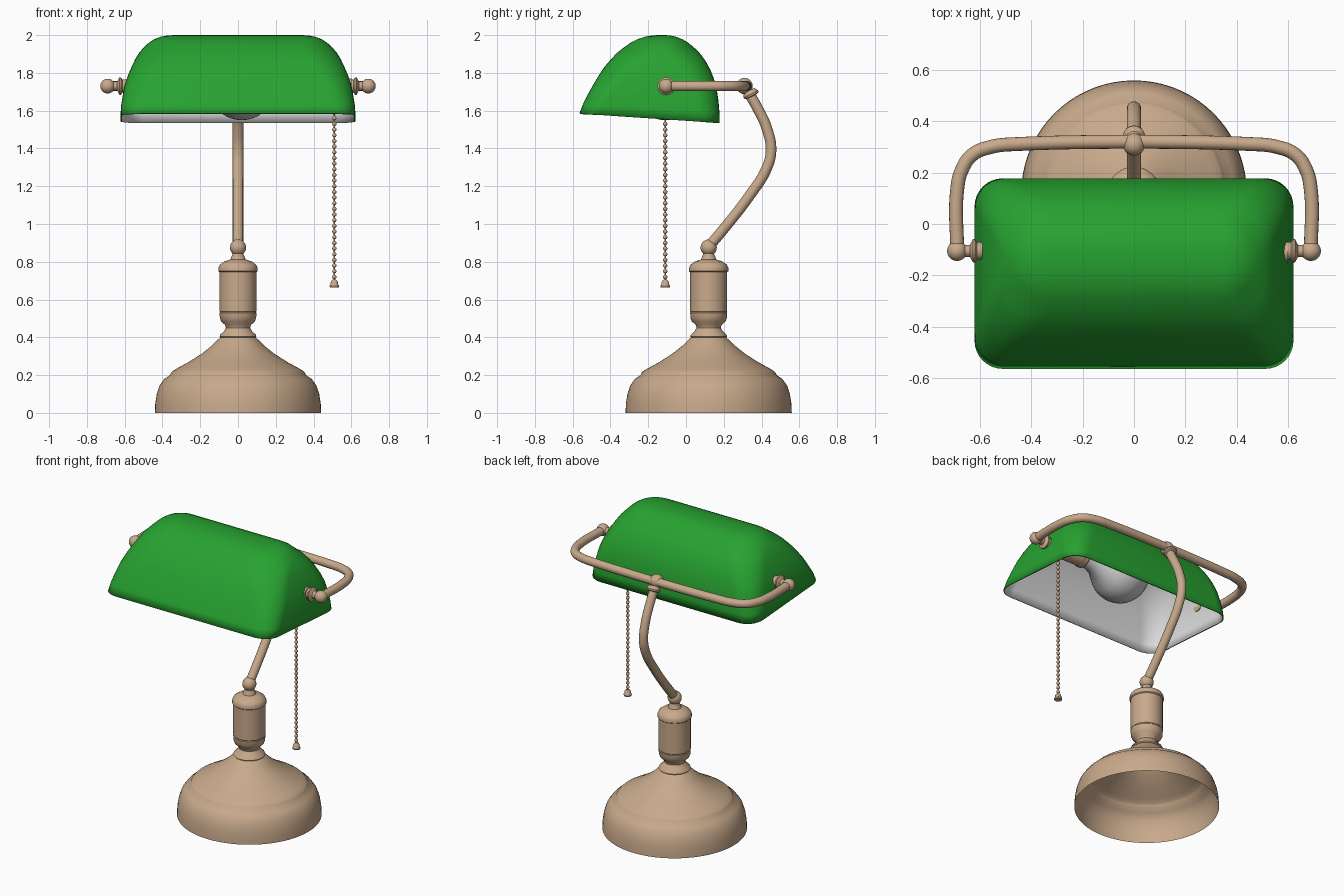
import bpy, bmesh, math
from mathutils import Matrix, Vector

cube = bpy.data.objects.get("Cube")
if cube:
    bpy.data.objects.remove(cube)


def material(name, rgb):
    m = bpy.data.materials.new(name)
    m.use_nodes = True
    m.diffuse_color = (*rgb, 1)
    m.node_tree.nodes["Principled BSDF"].inputs["Base Color"].default_value = (*rgb, 1)
    return m


BRASS = material("warm brass", (0.58, 0.40, 0.26))
GREEN = material("shade green", (0.02, 0.36, 0.03))
WHITE = material("inner white", (0.8, 0.8, 0.8))
GLASS = material("bulb glass", (0.6, 0.6, 0.6))


def finish(name, bm, *mats, angle=35):
    mesh = bpy.data.meshes.new(name)
    bm.to_mesh(mesh)
    bm.free()
    for m in mats:
        mesh.materials.append(m)
    mesh.shade_smooth()
    mesh.set_sharp_from_angle(angle=math.radians(angle))
    ob = bpy.data.objects.new(name, mesh)
    bpy.context.collection.objects.link(ob)
    return ob


def lathe(name, profile, origin, axis=(0, 0, 1), mat=BRASS, steps=48):
    """Revolve (radius, distance) pairs about an axis through origin."""
    bm = bmesh.new()
    verts = [bm.verts.new((r, 0, h)) for r, h in profile]
    edges = [bm.edges.new(p) for p in zip(verts, verts[1:])]
    bmesh.ops.spin(bm, geom=verts + edges, cent=(0, 0, 0), axis=(0, 0, 1),
                   angle=math.tau, steps=steps, use_duplicate=False)
    bmesh.ops.remove_doubles(bm, verts=bm.verts, dist=0.0002)
    bmesh.ops.recalc_face_normals(bm, faces=bm.faces)
    turn = Vector((0, 0, 1)).rotation_difference(Vector(axis)).to_matrix().to_4x4()
    bm.transform(Matrix.Translation(origin) @ turn)
    return finish(name, bm, mat)


def ball(name, radius, centre, mat=BRASS):
    bm = bmesh.new()
    bmesh.ops.create_uvsphere(bm, u_segments=32, v_segments=16, radius=radius,
                              matrix=Matrix.Translation(centre))
    return finish(name, bm, mat)


def tube(name, points, radius):
    curve = bpy.data.curves.new(name, 'CURVE')
    curve.dimensions = '3D'
    curve.bevel_depth = radius
    curve.bevel_resolution = 6
    curve.use_fill_caps = True
    spline = curve.splines.new('BEZIER')
    spline.bezier_points.add(len(points) - 1)
    for p, co in zip(spline.bezier_points, points):
        p.co = co
        p.handle_left_type = p.handle_right_type = 'AUTO'
    curve.materials.append(BRASS)
    ob = bpy.data.objects.new(name, curve)
    bpy.context.collection.objects.link(ob)
    return ob


# Hollow base and turned column
foot = (0, 0.12, 0)
lathe("base", [(.44, 0), (.438, .05), (.43, .1), (.415, .145), (.39, .18), (.36, .2),
               (.355, .212), (.345, .222), (.32, .237), (.26, .27), (.19, .315), (.14, .355),
               (.11, .385), (.092, .4)], foot, steps=72)
lathe("neck", [(.092, .398), (.098, .405), (.094, .414), (.075, .432), (.064, .45),
               (.068, .465), (.09, .485), (.095, .5)], foot)
lathe("column", [(.088, .488), (.096, .5), (.098, .53), (.095, .534), (.098, .538),
                 (.098, .745), (.104, .75), (.104, .768), (.096, .785), (.07, .803),
                 (.04, .812), (.036, .825), (.029, .84), (.029, .87)], foot)
ball("lower_joint", .043, (0, .12, .875))

# Curved stem and the yoke that carries the shade
tube("stem", [(0, .12, .88), (0, .18, .95), (0, .34, 1.155), (0, .425, 1.29), (0, .45, 1.385),
              (0, .43, 1.5), (0, .375, 1.62), (0, .31, 1.73)], .028)
lathe("stem_collar", [(.028, 0), (.04, .004), (.043, .014), (.038, .024), (.03, .035)],
      (0, .35, 1.675), axis=(0, -.45, .9))
ball("upper_joint", .043, (0, .31, 1.73))
half = [(.69, -.1), (.69, .13), (.672, .21), (.63, .27), (.56, .3), (.45, .312)]
yoke = half + [(-x, y) for x, y in reversed(half)]
tube("yoke", [(x, y, 1.73) for x, y in yoke], .027)

# Pivots at both ends of the shade
for side, sx in (("left", 1), ("right", -1)):
    ball(side + "_pivot_ball", .039, (sx * .69, -.105, 1.73))
    lathe(side + "_pivot", [(.024, 0), (.024, .05), (.034, .056), (.046, .062), (.046, .07),
                            (.034, .078), (.034, .1), (0, .1)],
          (sx * .69, -.105, 1.73), axis=(-sx, 0, 0))


# Shade: stacked rounded rectangles on a tilted rim
def ring(s, front, back, hx):
    cy, hy = (front + back) / 2, (back - front) / 2
    r = min(.11 + .08 * s, hy * .95)
    pts = []
    for q in range(4):
        sx, sy = ((1, 1), (-1, 1), (-1, -1), (1, -1))[q]
        for k in range(9):
            a = (q + k / 8) * math.pi / 2
            x = sx * (hx - r) + r * math.cos(a)
            y = cy + sy * (hy - r) + r * math.sin(a)
            rim = 1.585 - .05 * (y - front) / (back - front)
            pts.append((x, y, rim + (2 - rim) * s))
    return pts


# rise, front y, back y, half width
levels = [(0, -.565, .178, .622), (.12, -.545, .177, .619), (.25, -.518, .172, .61),
          (.38, -.488, .163, .6), (.5, -.458, .148, .583), (.6, -.43, .13, .565),
          (.7, -.395, .105, .545), (.78, -.362, .079, .525), (.85, -.325, .047, .5),
          (.91, -.288, .014, .471), (.95, -.255, -.016, .444), (.98, -.216, -.05, .41),
          (.995, -.18, -.08, .375), (1, -.15, -.11, .34)]
bm = bmesh.new()
rows = [[bm.verts.new(p) for p in ring(*lv)] for lv in levels]
n = len(rows[0])
for lo, hi in zip(rows, rows[1:]):
    for j in range(n):
        k = (j + 1) % n
        bm.faces.new((lo[j], lo[k], hi[k], hi[j]))
bm.faces.new(rows[-1])
shade = finish("shade", bm, GREEN, WHITE, angle=60)
shell = shade.modifiers.new("shell", 'SOLIDIFY')
shell.thickness = .008
shell.offset = -1
shell.material_offset = 1
shell.material_offset_rim = 0

# Socket and bulb inside the shade
lathe("socket", [(0, 0), (.04, 0), (.04, .06), (.055, .08), (.055, .26), (.06, .265),
                 (.06, .29), (.05, .3), (0, .3)], (.6, -.11, 1.73), axis=(-1, 0, 0))
bulb = [(.05, 0), (.055, .04), (.075, .09), (.11, .13)]
bulb += [(.18 * math.sin(a), .28 - .18 * math.cos(a))
         for a in (math.radians(45 + 9 * i) for i in range(16))]
lathe("bulb", bulb, (.3, -.11, 1.73), axis=(-1, 0, 0), mat=GLASS)

# Pull chain: one bead mesh shared along a thin cord, with a bell pull
cx, cy = .51, -.11
tube("chain_cord", [(cx, cy, 1.7), (cx, cy, .7)], .004)
bm = bmesh.new()
for i in range(33):
    bmesh.ops.create_uvsphere(bm, u_segments=12, v_segments=8, radius=.0115,
                              matrix=Matrix.Translation((cx, cy, .72 + .03 * i)))
finish("chain_beads", bm, BRASS)
lathe("chain_pull", [(0, 0), (.024, 0), (.025, .008), (.021, .014), (.018, .03),
                     (.01, .04), (0, .042)], (cx, cy, .665), steps=24)
